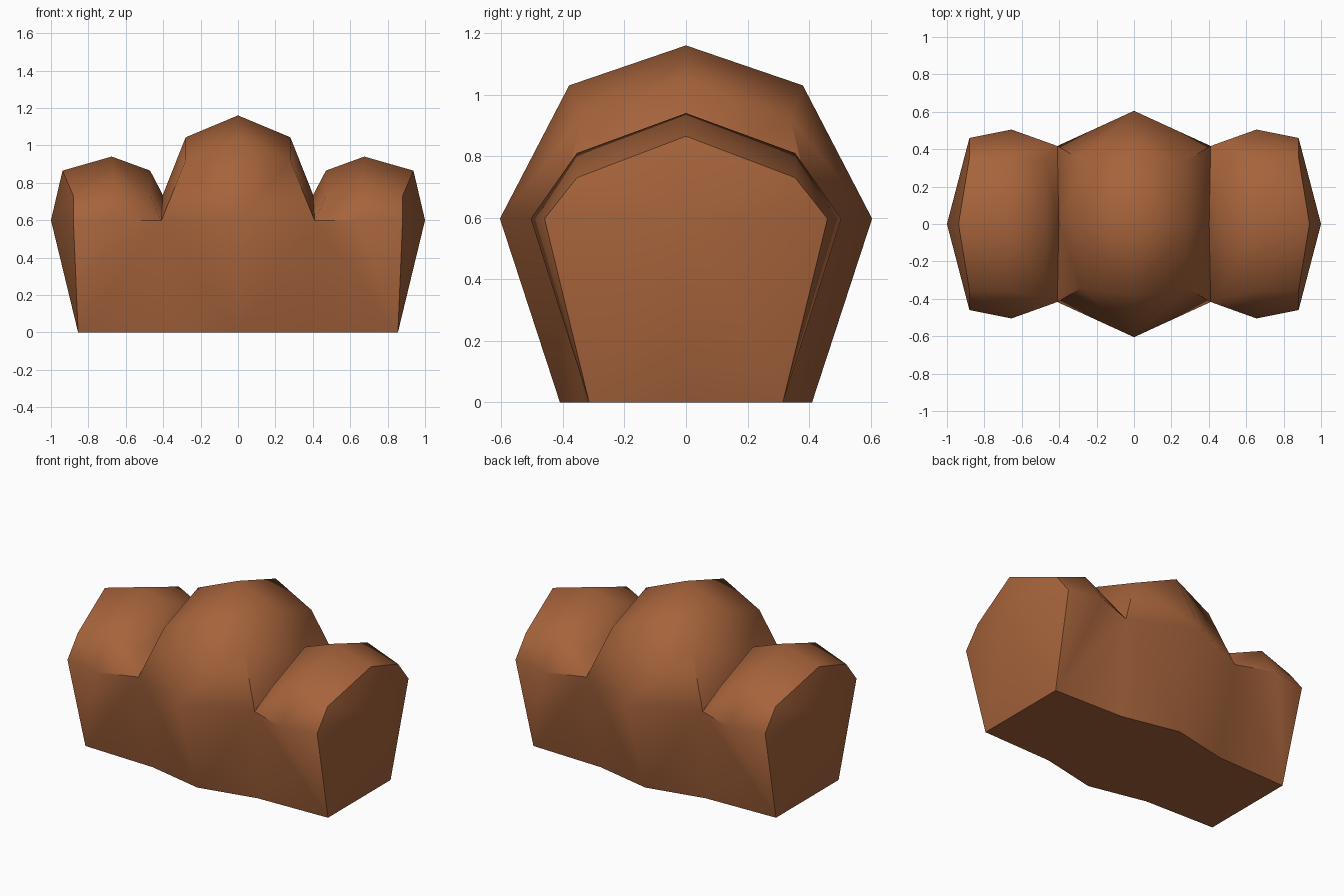
import bpy, bmesh, math

if "Cube" in bpy.data.objects:
    bpy.data.objects.remove(bpy.data.objects["Cube"])

# One quarter of the three-lobed mound (x > 0, y > 0); the rest is mirrored
P = {
    # bottom outline
    "b0": (0, 0, 0), "b1": (0, .41, 0), "b2": (.37, .33, 0),
    "b3": (.855, .315, 0), "b4": (.855, 0, 0),
    # widest line at mid height
    "m0": (0, .605, .597), "m1": (.41, .417, .597),
    "m2": (.655, .505, .597), "m3": (.88, .46, .597), "m4": (1.0, 0, .6),
    # shoulders of the centre and side lobes
    "u0": (0, .38, 1.03), "u1": (.28, .34, .92),
    "u2": (.47, .33, .735), "u3": (.665, .355, .81), "u4": (.88, .355, .73),
    # top ridge, with the valley between lobes
    "r0": (0, 0, 1.16), "r1": (.28, 0, 1.043), "v": (.402, 0, .735),
    "r2": (.47, 0, .865), "r3": (.675, 0, .94), "r4": (.938, 0, .865),
}
FACES = [
    "b0 b1 b2 b3 b4",                                        # underside
    "b1 m0 m1 b2", "b2 m1 b3", "m1 m2 b3", "m2 m3 b3",       # lower wall
    "m0 u0 u1 m1", "u0 r0 r1 u1", "m1 u1 v", "u1 r1 v",      # centre lobe
    "m1 v u2", "v r2 u2", "m1 u2 u3 m2", "u2 r2 r3 u3",      # side lobe
    "m2 u3 u4 m3", "u3 r3 r4 u4",
    "b3 m3 m4", "m3 u4 m4", "u4 r4 m4", "b4 b3 m4",          # end cap
]

bm = bmesh.new()
for sx in (1, -1):
    for sy in (1, -1):
        v = {k: bm.verts.new((x * sx, y * sy, z)) for k, (x, y, z) in P.items()}
        for f in FACES:
            bm.faces.new([v[k] for k in f.split()])
bmesh.ops.remove_doubles(bm, verts=bm.verts[:], dist=0.001)
bmesh.ops.recalc_face_normals(bm, faces=bm.faces[:])

mesh = bpy.data.meshes.new("lobed_mound")
bm.to_mesh(mesh)
bm.free()
mound = bpy.data.objects.new("lobed_mound", mesh)
bpy.context.collection.objects.link(mound)

brown = bpy.data.materials.new("warm brown")
brown.diffuse_color = (0.38, 0.125, 0.044, 1)
brown.use_nodes = True
brown.node_tree.nodes["Principled BSDF"].inputs["Base Color"].default_value = brown.diffuse_color
mesh.materials.append(brown)

# Smooth lobes with crisp creases
bpy.context.view_layer.objects.active = mound
mound.select_set(True)
bpy.ops.object.shade_smooth_by_angle(angle=math.radians(51))
